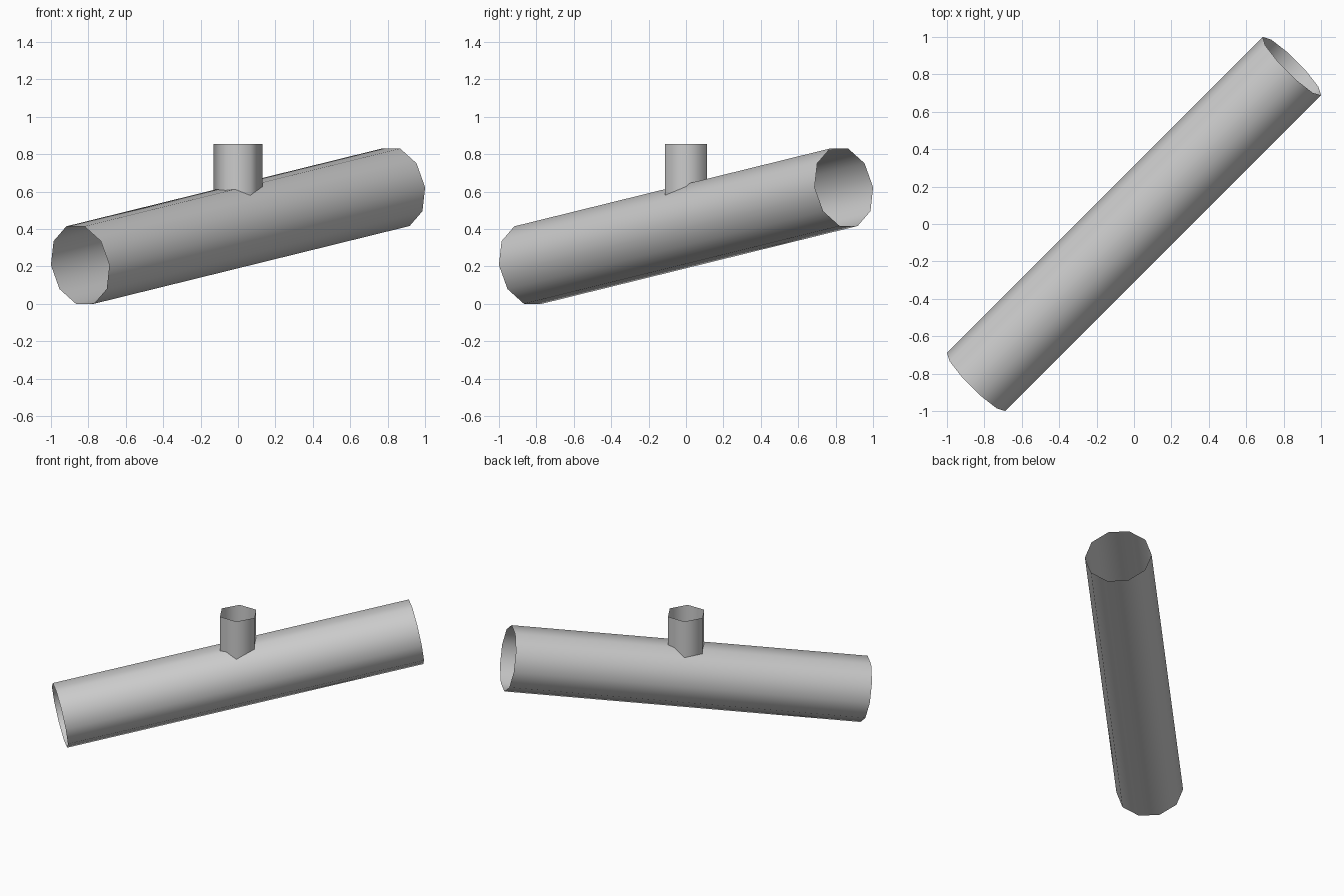
import bpy
from math import pi, cos, sin
from mathutils import Vector

if "Cube" in bpy.data.objects:
    bpy.data.objects.remove(bpy.data.objects["Cube"], do_unlink=True)

# Single grey for both pipes
grey = bpy.data.materials.new("pipe grey")
grey.use_nodes = True
colour = (0.6, 0.6, 0.6, 1)
grey.diffuse_color = colour
grey.node_tree.nodes["Principled BSDF"].inputs["Base Color"].default_value = colour


def open_pipe(name, start, end, side, radius, sides):
    """Thin open-ended pipe; the first corner lies along the side direction."""
    start, end, side = Vector(start), Vector(end), Vector(side).normalized()
    up = (end - start).normalized().cross(side)
    verts = []
    for centre in (start, end):
        for i in range(sides):
            a = 2 * pi * i / sides
            verts.append(centre + radius * (cos(a) * side + sin(a) * up))
    faces = []
    for i in range(sides):
        j = (i + 1) % sides
        faces.append((i, j, sides + j, sides + i))
    mesh = bpy.data.meshes.new(name)
    mesh.from_pydata(verts, [], faces)
    mesh.materials.append(grey)
    mesh.shade_smooth()
    obj = bpy.data.objects.new(name, mesh)
    bpy.context.collection.objects.link(obj)
    return obj


# Long sloping pipe laid along the diagonal
open_pipe("main_pipe", (-0.844, -0.844, 0.207), (0.844, 0.844, 0.623),
          (1, -1, 0), 0.221, 10)

# Short upright branch rising from the middle of the main pipe
open_pipe("branch_pipe", (0, 0, 0.415), (0, 0, 0.855), (1, 0, 0), 0.131, 6)
